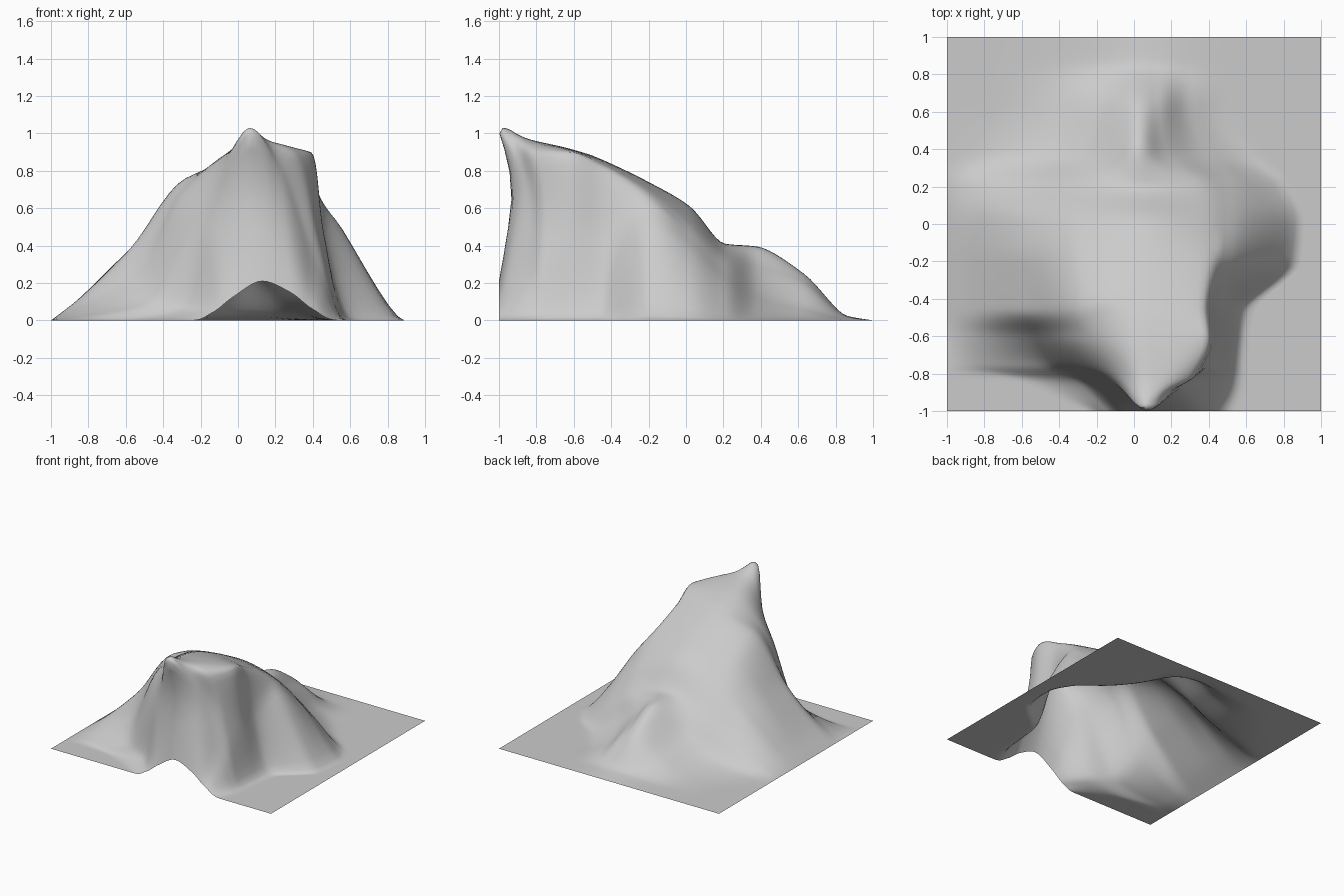
import bpy

if "Cube" in bpy.data.objects:
    bpy.data.objects.remove(bpy.data.objects["Cube"])

# Cross-sections front to back: y, then six (x, z) points left to right, then x of the right foot
SECTIONS = [
    (-1.00, -.25, 0, -.14, .04, -.02, .13, .13, .21, .28, .15, .40, .06, .54),
    (-0.84, -.60, 0, -.29, .07, -.15, .55, .06, 1.03, .23, .80, .43, .25, .58),
    (-0.75, -.84, .02, -.48, .10, -.23, .63, .06, .97, .31, .90, .44, .41, .58),
    (-0.60, -.87, .06, -.55, .23, -.29, .70, .05, .92, .39, .90, .46, .46, .59),
    (-0.45, -.87, .10, -.58, .38, -.28, .76, .05, .86, .37, .83, .46, .42, .62),
    (-0.20, -.87, .10, -.58, .38, -.28, .66, .05, .74, .38, .69, .52, .54, .87),
    (0.02, -.87, .09, -.56, .34, -.28, .52, .05, .61, .36, .53, .54, .40, .89),
    (0.21, -.87, .05, -.55, .20, -.28, .33, .03, .41, .33, .35, .53, .22, .82),
    (0.38, -.80, .01, -.50, .07, -.25, .19, .02, .395, .17, .29, .38, .12, .66),
    (0.63, -.75, 0, -.45, .03, -.20, .12, .02, .25, .14, .20, .30, .06, .52),
]
STEPS = 7


def slope(d, e):
    """Tangent that keeps the curve from overshooting."""
    return 2 * d * e / (d + e) if d * e > 0 else 0


def blend(a, b, c, d, t):
    """Smooth curve from b to c with neighbours a and d."""
    m, n = slope(b - a, c - b), slope(c - b, d - c)
    return (b + t * m + t*t * (3*(c - b) - 2*m - n) + t**3 * (2*(b - c) + m + n))


def smooth_line(points):
    """Refine a list of 3D points into a smooth line."""
    last = len(points) - 1
    # Extend both ends so that the outer spans stay straight
    ends = [tuple(2*p - q for p, q in zip(points[i], points[j])) for i, j in ((0, 1), (-1, -2))]
    pts = [ends[0]] + points + [ends[1]]
    line = []
    for i in range(last):
        quad = pts[i:i + 4]
        for s in range(STEPS):
            line.append(tuple(blend(*(q[n] for q in quad), s / STEPS) for n in range(3)))
    return line + [points[-1]]


def lean(p):
    """Tip the top of the front cliff forward into an overhang."""
    x, y, z = p
    h = min(max((z - .55) / .45, 0), 1)
    front = min(max((-.5 - y) / .33, 0), 1)
    return x, max(y - .14 * h * h * front, -1), z


# Control sections with flat outer edges
rows = []
for y, *v in SECTIONS:
    inner = [(v[i], y, v[i + 1]) for i in range(0, 12, 2)]
    rows.append([(-1, y, 0)] + inner + [(v[12], y, 0), (1, y, 0)])
# Back foot fading to the flat edge
rows.append([(x, .86, z * .1) for x, _, z in rows[-1]])
rows.append([(x, 1, 0) for x, _, z in rows[-1]])

# Loft the surface in both directions
across = [smooth_line(r) for r in rows]
columns = [smooth_line(list(c)) for c in zip(*across)]
n = len(columns[0])
verts = [lean(p) for c in columns for p in c]
faces = [(i*n + j, (i + 1)*n + j, (i + 1)*n + j + 1, i*n + j + 1)
         for i in range(len(columns) - 1) for j in range(n - 1)]

mesh = bpy.data.meshes.new("rocky_hill")
mesh.from_pydata(verts, [], faces)
mesh.update()
hill = bpy.data.objects.new("rocky_hill", mesh)
bpy.context.collection.objects.link(hill)
for f in mesh.polygons:
    f.use_smooth = True
